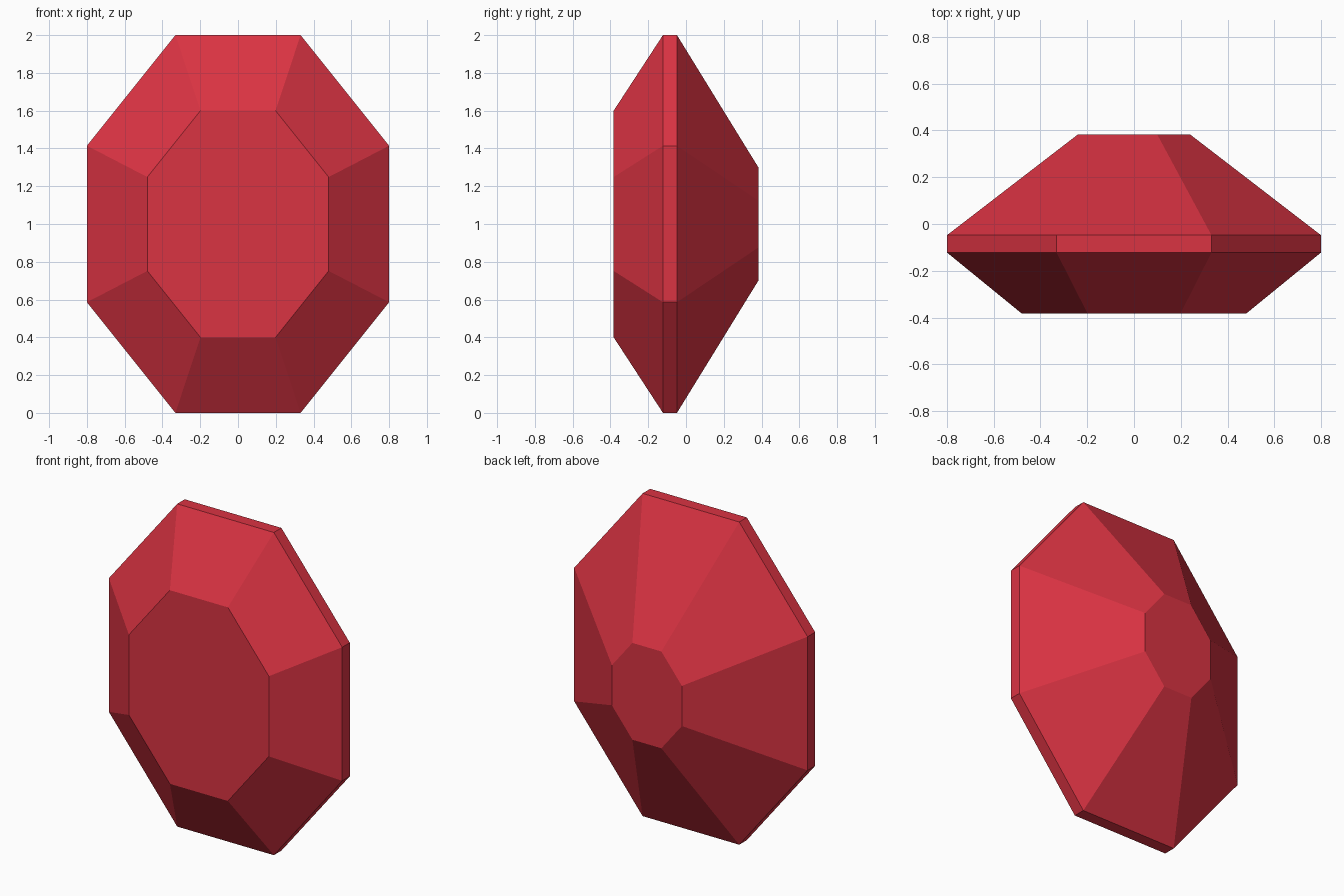
import bpy
import bmesh
from math import cos, sin, pi

cube = bpy.data.objects.get("Cube")
if cube:
    bpy.data.objects.remove(cube, do_unlink=True)

SIDES = 8
HALF_WIDTH, HALF_HEIGHT = 0.8, 1.0
# Cut levels from front to back: (depth y, scale of the octagon outline)
LEVELS = [(-0.383, 0.6), (-0.122, 1.0), (-0.048, 1.0), (0.383, 0.3)]


def make_material(name, colour):
    mat = bpy.data.materials.new(name)
    mat.use_nodes = True
    mat.diffuse_color = colour
    mat.node_tree.nodes["Principled BSDF"].inputs["Base Color"].default_value = colour
    return mat


def octagon_ring(bm, y, scale):
    """Octagon with flat top, bottom and sides, standing in the xz plane."""
    radius = scale / cos(pi / SIDES)
    angles = [(i + 0.5) * 2 * pi / SIDES for i in range(SIDES)]
    return [bm.verts.new((HALF_WIDTH * radius * cos(a), y,
                          HALF_HEIGHT * (1 + radius * sin(a)))) for a in angles]


# Gem: front table, crown facets, girdle band, long rear facets, rear flat
bm = bmesh.new()
rings = [octagon_ring(bm, y, s) for y, s in LEVELS]
for near, far in zip(rings, rings[1:]):
    for i in range(SIDES):
        j = (i + 1) % SIDES
        bm.faces.new((near[i], near[j], far[j], far[i]))
bm.faces.new(rings[0])
bm.faces.new(rings[-1])
bmesh.ops.recalc_face_normals(bm, faces=bm.faces)

mesh = bpy.data.meshes.new("cut_gem")
bm.to_mesh(mesh)
bm.free()
mesh.materials.append(make_material("ruby red", (0.70, 0.033, 0.055, 1.0)))
gem = bpy.data.objects.new("cut_gem", mesh)
bpy.context.collection.objects.link(gem)
